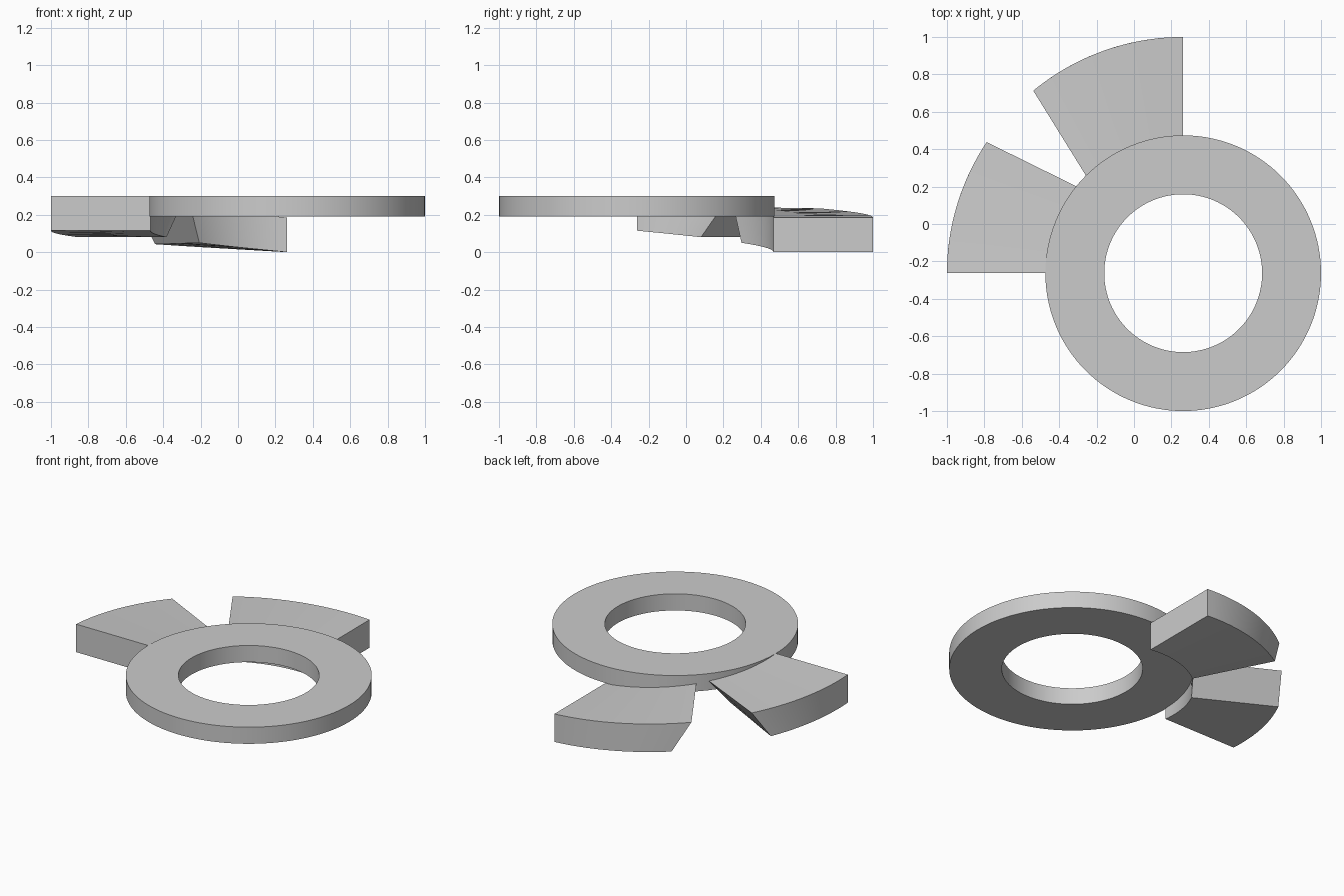
import bpy, bmesh
from math import sin, cos, radians, tau

if "Cube" in bpy.data.objects:
    bpy.data.objects.remove(bpy.data.objects["Cube"], do_unlink=True)

CX, CY = 0.263, -0.263            # ring axis
R_HOLE, R_RING, R_TIP = 0.422, 0.737, 1.263
RING_LOW, RING_TOP = 0.19, 0.30
THICK = 0.185                     # blade thickness
SLOPE = 0.00125                   # blade pitch, height per degree

grey = bpy.data.materials.new("plain grey")
grey.use_nodes = True
grey.diffuse_color = (0.6, 0.6, 0.6, 1)
grey.node_tree.nodes["Principled BSDF"].inputs["Base Color"].default_value = (0.6, 0.6, 0.6, 1)


def polar(r, a, z):
    return (CX + r * cos(a), CY + r * sin(a), z)


def swept(name, sections, closed):
    """Join a row of four-cornered cross-sections into a solid."""
    bm = bmesh.new()
    rows = [[bm.verts.new(p) for p in s] for s in sections]
    pairs = list(zip(rows, rows[1:]))
    if closed:
        pairs.append((rows[-1], rows[0]))
    else:
        bm.faces.new(rows[0])
        bm.faces.new(rows[-1])
    for a, b in pairs:
        for i in range(4):
            j = (i + 1) % 4
            bm.faces.new((a[i], a[j], b[j], b[i]))
    bmesh.ops.recalc_face_normals(bm, faces=bm.faces)
    mesh = bpy.data.meshes.new(name)
    bm.to_mesh(mesh)
    bm.free()
    mesh.materials.append(grey)
    obj = bpy.data.objects.new(name, mesh)
    bpy.context.collection.objects.link(obj)
    bpy.ops.object.select_all(action='DESELECT')
    obj.select_set(True)
    bpy.context.view_layer.objects.active = obj
    bpy.ops.object.shade_smooth_by_angle(angle=radians(30))
    return obj


def blade(name, start, top_z, slope, ends, steps=16):
    """Pitched sector; ends are final angles: top inner, top tip, low tip, low inner."""
    radii = (R_RING - 0.006, R_TIP, R_TIP, R_RING - 0.006)
    drops = (0, 0, THICK, THICK)
    sections = []
    for k in range(steps + 1):
        t = k / steps
        section = []
        for r, drop, end in zip(radii, drops, ends):
            turn = (end - start) * t
            z = top_z - drop + slope * abs(turn)
            section.append(polar(r, radians(start + turn), z))
        sections.append(section)
    return swept(name, sections, False)


# Flat ring
N = 128
swept("ring", [[polar(r, tau * k / N, z) for r, z in
                ((R_HOLE, RING_TOP), (R_RING, RING_TOP), (R_RING, RING_LOW), (R_HOLE, RING_LOW))]
               for k in range(N)], True)

# Two pitched blades with undercut ends facing each other
blade("side_blade", 180, RING_TOP, -SLOPE, (140.8, 146.3, 152, 152))
blade("back_blade", 90, THICK, SLOPE, (135, 129.4, 124, 130))
